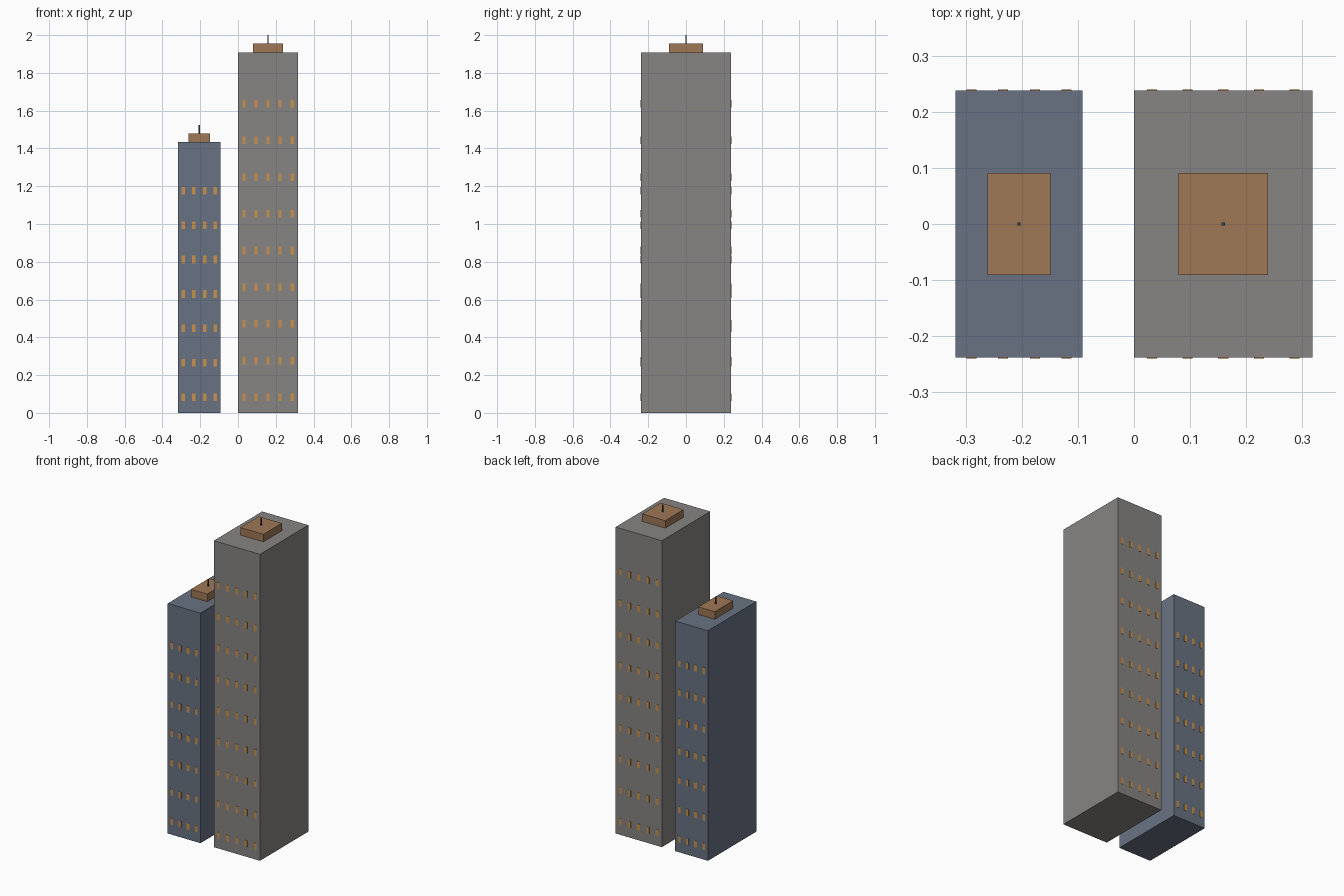
import bpy
import bmesh
from mathutils import Matrix, Vector

cube = bpy.data.objects.get("Cube")
if cube:
    bpy.data.objects.remove(cube, do_unlink=True)


def linear(c):
    return c / 12.92 if c <= 0.04045 else ((c + 0.055) / 1.055) ** 2.4


def material(name, r, g, b):
    colour = (linear(r), linear(g), linear(b), 1)
    mat = bpy.data.materials.new(name)
    mat.use_nodes = True
    mat.diffuse_color = colour
    bsdf = next(n for n in mat.node_tree.nodes if n.type == "BSDF_PRINCIPLED")
    bsdf.inputs["Base Color"].default_value = colour
    return mat


grey = material("warm_grey_concrete", 0.53, 0.52, 0.51)
blue = material("slate_blue_concrete", 0.41, 0.45, 0.51)
brown = material("brown_roof_unit", 0.62, 0.47, 0.34)
amber = material("amber_window", 0.78, 0.57, 0.30)
dark = material("dark_metal", 0.25, 0.25, 0.26)


def boxes(name, items, mat):
    """One object made of boxes, each given as (centre, size)."""
    bm = bmesh.new()
    for centre, size in items:
        place = Matrix.Translation(centre) @ Matrix.Diagonal(Vector(size)).to_4x4()
        bmesh.ops.create_cube(bm, size=1, matrix=place)
    mesh = bpy.data.meshes.new(name)
    bm.to_mesh(mesh)
    bm.free()
    mesh.materials.append(mat)
    obj = bpy.data.objects.new(name, mesh)
    bpy.context.collection.objects.link(obj)
    return obj


DEPTH = 0.476


def tower(name, left, width, height, columns, rows, floor_step, mat):
    x = left + width / 2
    boxes(name + "_walls", [((x, 0, height / 2), (width, DEPTH, height))], mat)

    # Roof unit and its mast
    roof_top = height + 0.047
    boxes(name + "_roof_unit",
          [((x, 0, height + 0.0235), (width / 2, 0.181, 0.047))], brown)
    boxes(name + "_antenna",
          [((x, 0, roof_top + 0.022), (0.006, 0.006, 0.044))], dark)

    # Thin window plates on the front and back walls
    windows = []
    for side in (-1, 1):
        for row in range(rows):
            for col in range(columns):
                wx = left + width * (col + 0.5) / columns
                wz = 0.082 + row * floor_step
                windows.append(((wx, side * DEPTH / 2, wz), (0.018, 0.004, 0.04)))
    boxes(name + "_windows", windows, amber)


tower("tall_tower", 0.0, 0.318, 1.909, 5, 9, 0.1944, grey)
tower("short_tower", -0.318, 0.226, 1.433, 4, 7, 0.1825, blue)
